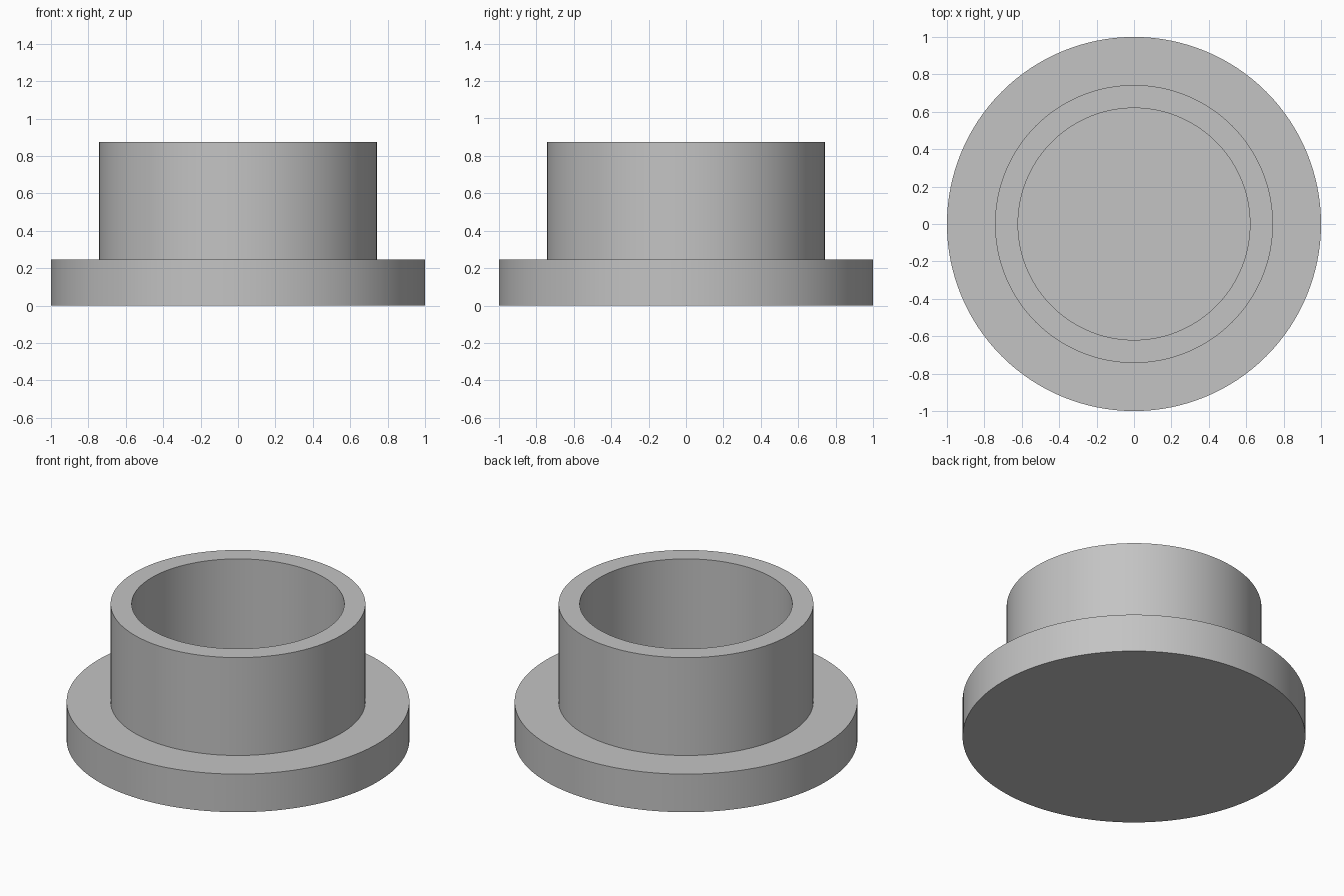
import bpy
import bmesh
import math

cube = bpy.data.objects.get("Cube")
if cube:
    bpy.data.objects.remove(cube, do_unlink=True)

SEGMENTS = 128
FLANGE_RADIUS, COLLAR_RADIUS, BORE_RADIUS = 1.0, 0.743, 0.62
FLANGE_TOP, COLLAR_TOP = 0.245, 0.875

# Plain grey material
grey = bpy.data.materials.new("plain_grey")
grey.use_nodes = True
colour = (0.55, 0.55, 0.55, 1.0)
grey.diffuse_color = colour
grey.node_tree.nodes["Principled BSDF"].inputs["Base Color"].default_value = colour


def lathe(name, profile):
    """Spin an (x, z) half section around the z axis."""
    bm = bmesh.new()
    verts = [bm.verts.new((x, 0, z)) for x, z in profile]
    edges = [bm.edges.new(pair) for pair in zip(verts, verts[1:])]
    bmesh.ops.spin(bm, geom=verts + edges, cent=(0, 0, 0), axis=(0, 0, 1),
                   angle=math.tau, steps=SEGMENTS, use_duplicate=False)
    bmesh.ops.remove_doubles(bm, verts=bm.verts, dist=1e-5)
    bmesh.ops.recalc_face_normals(bm, faces=bm.faces)
    mesh = bpy.data.meshes.new(name)
    bm.to_mesh(mesh)
    bm.free()
    mesh.materials.append(grey)
    obj = bpy.data.objects.new(name, mesh)
    bpy.context.collection.objects.link(obj)
    bpy.ops.object.select_all(action="DESELECT")
    obj.select_set(True)
    bpy.context.view_layer.objects.active = obj
    bpy.ops.object.shade_smooth_by_angle(angle=math.radians(30))
    return obj


# Closed round base with a hollow collar, as one solid
lathe("flanged_collar", [
    (0, 0),
    (FLANGE_RADIUS, 0),
    (FLANGE_RADIUS, FLANGE_TOP),
    (COLLAR_RADIUS, FLANGE_TOP),
    (COLLAR_RADIUS, COLLAR_TOP),
    (BORE_RADIUS, COLLAR_TOP),
    (BORE_RADIUS, FLANGE_TOP),
    (0, FLANGE_TOP),
])
